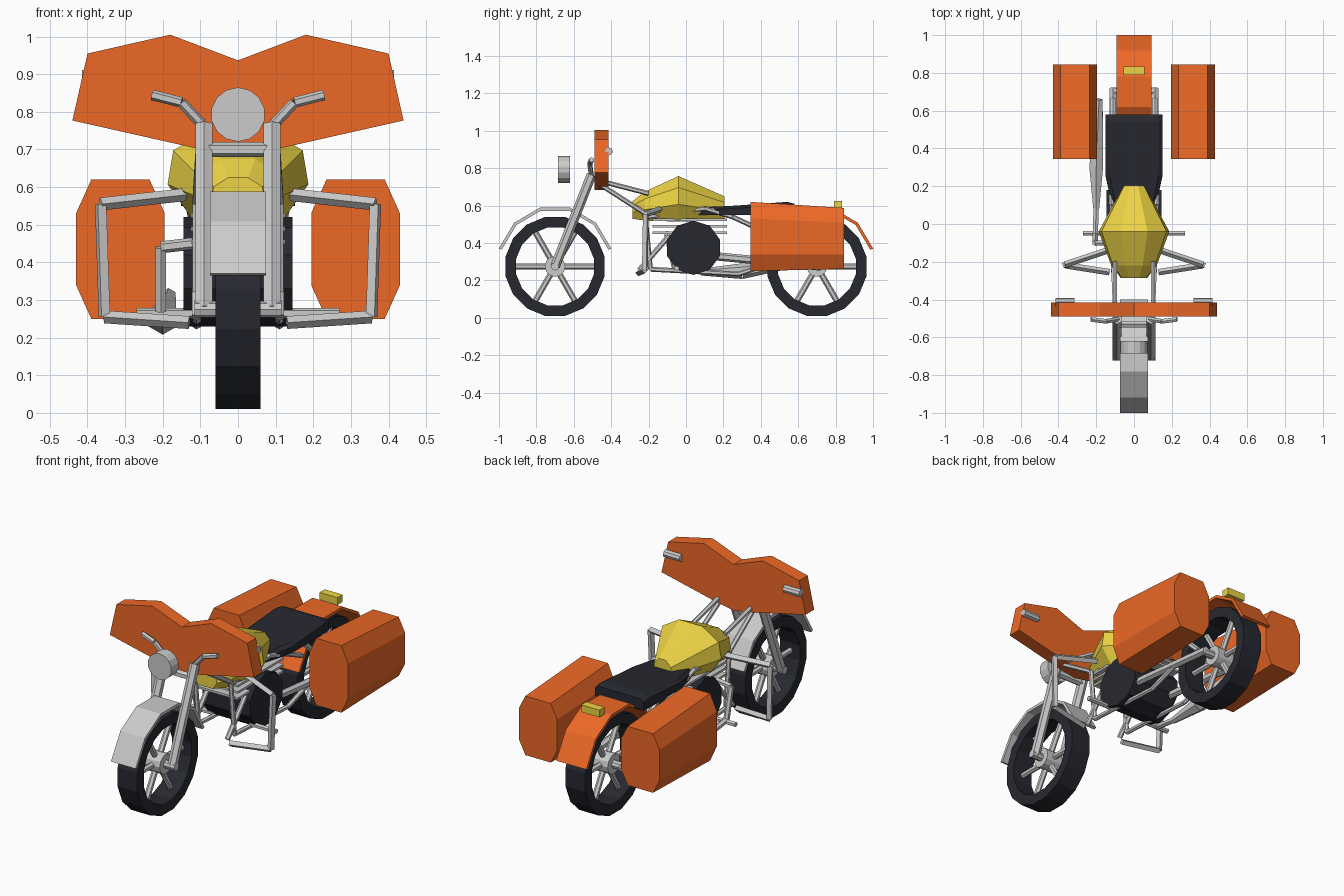
import bpy, bmesh
from math import sin, cos, pi, radians
from mathutils import Vector

if "Cube" in bpy.data.objects:
    bpy.data.objects.remove(bpy.data.objects["Cube"])


def material(name, rgb):
    m = bpy.data.materials.new(name)
    m.diffuse_color = (*rgb, 1)
    m.use_nodes = True
    m.node_tree.nodes["Principled BSDF"].inputs["Base Color"].default_value = m.diffuse_color
    return m


ORANGE = material("orange", (0.85, 0.14, 0.02))
YELLOW = material("yellow", (0.85, 0.66, 0.06))
DARK = material("dark", (0.02, 0.022, 0.03))


def finish(name, bm, mat=None):
    bmesh.ops.recalc_face_normals(bm, faces=bm.faces)
    me = bpy.data.meshes.new(name)
    bm.to_mesh(me)
    bm.free()
    ob = bpy.data.objects.new(name, me)
    bpy.context.collection.objects.link(ob)
    if mat:
        me.materials.append(mat)
    return ob


def loft(name, sections, mat=None, ring=False):
    """Skin a list of equal-length closed sections; cap the ends or join them."""
    bm = bmesh.new()
    loops = [[bm.verts.new(p) for p in s] for s in sections]
    n = len(loops[0])
    pairs = list(zip(loops, loops[1:])) + ([(loops[-1], loops[0])] if ring else [])
    for a, b in pairs:
        for i in range(n):
            j = (i + 1) % n
            bm.faces.new((a[i], a[j], b[j], b[i]))
    if not ring:
        bm.faces.new(loops[0])
        bm.faces.new(loops[-1])
    return finish(name, bm, mat)


def tubes(name, paths, r, mat=None, sides=6, mirror=False):
    """Straight tube segments along each path; r is a radius or a (start, end) pair."""
    bm = bmesh.new()
    r1, r2 = r if isinstance(r, tuple) else (r, r)
    for s in ((1, -1) if mirror else (1,)):
        for path in paths:
            pts = [Vector((x * s, y, z)) for x, y, z in path]
            for a, b in zip(pts, pts[1:]):
                d = b - a
                m = d.to_track_quat('Z', 'Y').to_matrix().to_4x4()
                m.translation = (a + b) / 2
                bmesh.ops.create_cone(bm, cap_ends=True, segments=sides, radius1=r1,
                                      radius2=r2, depth=d.length, matrix=m)
    return finish(name, bm, mat)


def box(name, x, y, z, mat=None):
    return loft(name, [[(-x, yy, z[0]), (x, yy, z[0]), (x, yy, z[1]), (-x, yy, z[1])]
                       for yy in y], mat)


# wheels: tyre ring, hub with axle, six spokes
for tag, cy in (("front", -0.70), ("rear", 0.70)):
    cz = 0.275
    ring = [(-0.06, 0.27), (0.06, 0.27), (0.06, 0.212), (-0.06, 0.212)]
    loft(tag + "_tyre", [[(x, cy + r * cos(a), cz + r * sin(a)) for x, r in ring]
                         for a in (2 * pi * (i + 0.5) / 16 for i in range(16))], DARK, True)
    tubes(tag + "_hub", [[(-0.05, cy, cz), (0.05, cy, cz)]], 0.055, sides=12)
    tubes(tag + "_axle", [[(-0.115, cy, cz), (0.115, cy, cz)]], 0.022, sides=8)
    tubes(tag + "_spokes", [[(0, cy + 0.04 * cos(a), cz + 0.04 * sin(a)),
                             (0, cy + 0.215 * cos(a), cz + 0.215 * sin(a))]
                            for a in (i * pi / 3 for i in range(6))], 0.016)

    # fender: five flat bands around the wheel
    w = 0.075 if tag == "front" else 0.092
    loft(tag + "_fender", [[(-w, cy + 0.315 * c, cz + 0.325 * s), (w, cy + 0.315 * c, cz + 0.325 * s),
                            (w, cy + 0.298 * c, cz + 0.308 * s), (-w, cy + 0.298 * c, cz + 0.308 * s)]
                           for c, s in ((cos(radians(d)), sin(radians(d)))
                                        for d in (17, 46, 75, 105, 134, 163))],
         None if tag == "front" else ORANGE)

# fork and handlebars
tubes("front_fork", [[(0.09, -0.70, 0.275), (0.09, -0.505, 0.765)]], 0.026, mirror=True)
tubes("handlebars", [[(0.085, -0.505, 0.755), (0.15, -0.515, 0.825), (0.228, -0.505, 0.845)]],
      0.014, mirror=True)
tubes("fork_clamp", [[(-0.1, -0.53, 0.70), (0.1, -0.53, 0.70)]], 0.02)

# headlight
tubes("headlight", [[(0, -0.685, 0.793), (0, -0.62, 0.793)]], 0.072, sides=14)

# fairing plate
half = [(0.18, 1.005), (0.40, 0.955), (0.44, 0.777), (0.12, 0.705)]
outline = [(0, 0.937)] + half + [(0, 0.683)] + [(-x, z) for x, z in reversed(half)]
loft("fairing", [[(x, y, z) for x, z in outline] for y in (-0.49, -0.415)], ORANGE)
tubes("fairing_grips", [[(0.315, -0.412, 0.89), (0.415, -0.412, 0.89)]], 0.021, sides=8, mirror=True)

# fuel tank: y, half width, bottom, top
tank = [(-0.285, 0.07, 0.53, 0.625), (-0.22, 0.12, 0.52, 0.675),
        (-0.04, 0.187, 0.515, 0.758), (0.205, 0.055, 0.52, 0.65)]
loft("fuel_tank", [[(w * kx, y, b + (t - b) * kz) for kx, kz in
                    ((0.65, 0), (1, 0.38), (0.92, 0.75), (0.38, 1),
                     (-0.38, 1), (-0.92, 0.75), (-1, 0.38), (-0.65, 0))]
                   for y, w, b, t in tank], YELLOW)

# seat
loft("seat", [[(-w, y, 0.55), (w, y, 0.55), (w, y, t - 0.015), (w * 0.85, y, t),
               (-w * 0.85, y, t), (-w, y, t - 0.015)]
              for y, w, t in ((0.06, 0.10, 0.59), (0.16, 0.13, 0.595), (0.26, 0.152, 0.60),
                              (0.54, 0.152, 0.62), (0.58, 0.15, 0.61))], DARK)

# engine and cooling fins
loft("engine", [[(x, 0.04 + 0.148 * sin(i * pi / 5), 0.375 + 0.145 * cos(i * pi / 5))
                 for i in range(10)] for x in (-0.145, 0.145)], DARK)
for i, z in enumerate((0.455, 0.49, 0.525)):
    box(f"cooling_fin_{i + 1}", 0.125, (-0.18, 0.22), (z - 0.006, z + 0.006))

# panniers
octagon = [(0.235, 1), (0.39, 1), (0.43, 0.52), (0.43, -0.52),
           (0.39, -1), (0.235, -1), (0.195, -0.52), (0.195, 0.52)]
for side, s in (("right", 1), ("left", -1)):
    loft(side + "_pannier", [[(s * x, y, 0.435 - d + k * h) for x, k in octagon]
                             for y, h, d in ((0.345, 0.185, 0), (0.845, 0.163, 0.01))], ORANGE)

# tail light
box("tail_light", 0.055, (0.79, 0.835), (0.585, 0.625), YELLOW)

# frame
tubes("upper_frame", [[(0.1, -0.47, 0.735), (0.1, -0.2, 0.665)],
                      [(0.1, -0.47, 0.72), (0.11, -0.22, 0.56), (0.11, -0.19, 0.26),
                       (0.11, 0.28, 0.235), (0.11, 0.45, 0.29)],
                      [(0.1, -0.2, 0.54), (0.12, 0.1, 0.585), (0.125, 0.25, 0.54), (0.11, 0.4, 0.47)]],
      0.013, mirror=True)
tubes("engine_brace", [[(0.11, -0.25, 0.255), (0.11, -0.09, 0.44)]], 0.014, mirror=True)

# swingarm and rear shocks
tubes("swingarm", [[(0.11, 0.1, 0.335), (0.11, 0.72, 0.275)]], 0.022, mirror=True)
tubes("rear_shocks", [[(0.112, 0.66, 0.3), (0.112, 0.4, 0.55)]], 0.016, mirror=True)

# crash bars
tubes("crash_bars", [[(0.14, -0.14, 0.58), (0.365, -0.215, 0.555), (0.355, -0.22, 0.255),
                      (0.13, -0.255, 0.24)]], 0.017, sides=4, mirror=True)

# foot pegs
tubes("foot_pegs", [[(0.11, -0.05, 0.265), (0.27, -0.05, 0.265)]], 0.014, mirror=True)

# exhaust on the left: bent pipe, then a flaring muffler
tubes("exhaust_pipe", [[(-0.12, -0.1, 0.45), (-0.205, -0.1, 0.44), (-0.205, -0.06, 0.27),
                        (-0.2, 0.1, 0.245)]], 0.016)
tubes("muffler", [[(-0.2, 0.08, 0.245), (-0.2, 0.3, 0.25)]], (0.018, 0.042))
tubes("muffler_tail", [[(-0.2, 0.3, 0.25), (-0.185, 0.66, 0.31)]], (0.042, 0.022))
